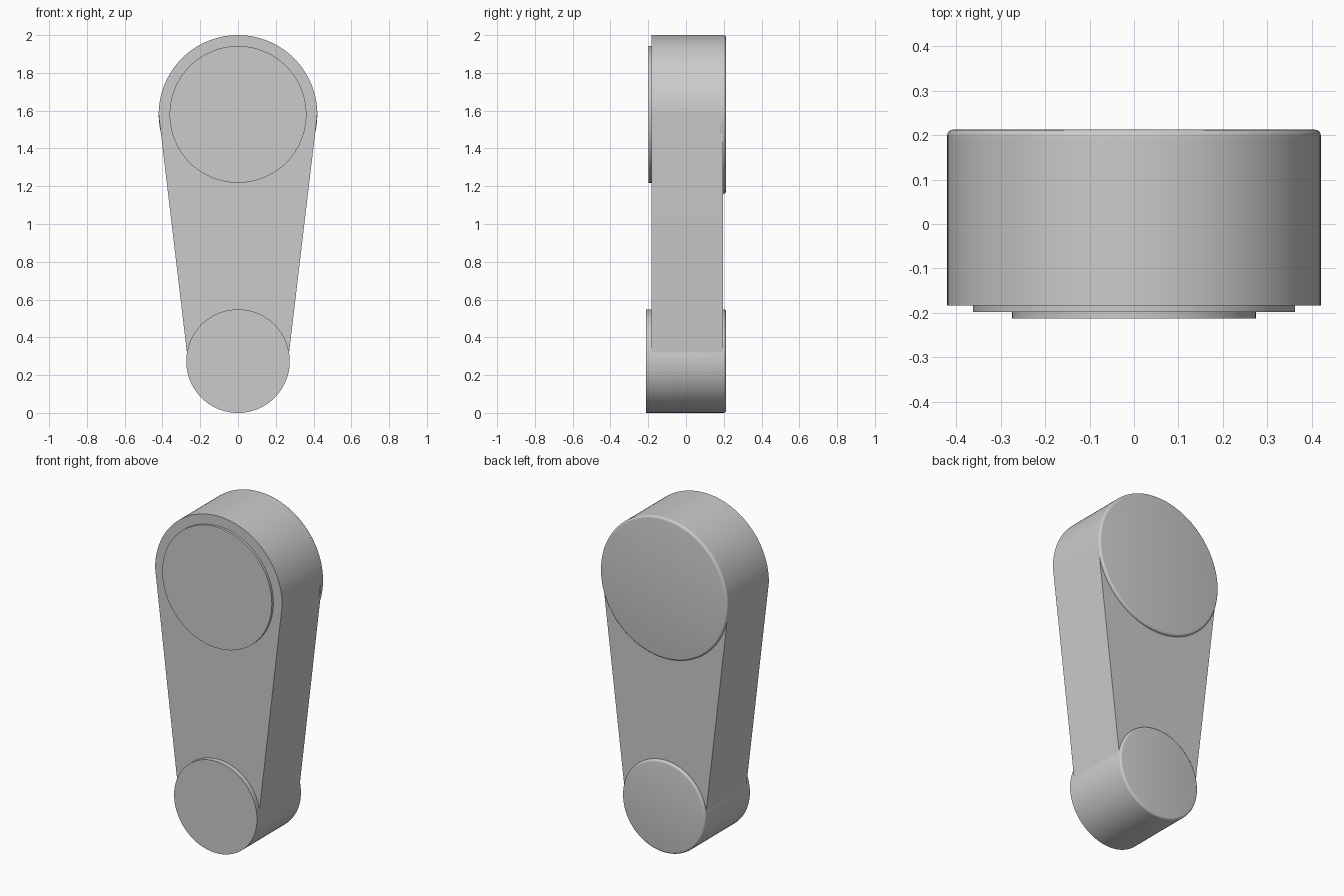
import bpy, bmesh
from math import pi, sin, cos, radians

cube = bpy.data.objects.get("Cube")
if cube:
    bpy.data.objects.remove(cube, do_unlink=True)

grey = bpy.data.materials.new("plain grey")
grey.use_nodes = True
color = (0.6, 0.6, 0.6, 1)
grey.diffuse_color = color
grey.node_tree.nodes["Principled BSDF"].inputs["Base Color"].default_value = color

TOP_Z, TOP_R = 1.58, 0.42
LOW_Z, LOW_R = 0.274, 0.274
SEGMENTS = 128


def arc(radius, z, start, end, steps):
    """Points on an arc in the x-z plane."""
    return [(radius * cos(start + (end - start) * i / steps),
             z + radius * sin(start + (end - start) * i / steps))
            for i in range(steps + 1)]


def extrude_outline(name, outline, front, back, round_back=0):
    """Solid from an x-z outline, with an optional rounded back rim."""
    bm = bmesh.new()
    face = bm.faces.new([bm.verts.new((x, front, z)) for x, z in outline])
    result = bmesh.ops.extrude_face_region(bm, geom=[face])
    moved = [v for v in result["geom"] if isinstance(v, bmesh.types.BMVert)]
    bmesh.ops.translate(bm, verts=moved, vec=(0, back - front, 0))
    if round_back:
        rim = [e for e in bm.edges if all(abs(v.co.y - back) < 1e-5 for v in e.verts)]
        bmesh.ops.bevel(bm, geom=rim, offset=round_back, segments=4,
                        profile=0.5, affect='EDGES')
    bmesh.ops.recalc_face_normals(bm, faces=bm.faces)
    mesh = bpy.data.meshes.new(name)
    bm.to_mesh(mesh)
    bm.free()
    mesh.materials.append(grey)
    obj = bpy.data.objects.new(name, mesh)
    bpy.context.collection.objects.link(obj)
    bpy.ops.object.select_all(action='DESELECT')
    obj.select_set(True)
    bpy.context.view_layer.objects.active = obj
    bpy.ops.object.shade_smooth_by_angle(angle=radians(30))
    return obj


def disc(name, radius, z, front, back, round_back=0):
    outline = arc(radius, z, 0, 2 * pi, SEGMENTS)[:-1]
    return extrude_outline(name, outline, front, back, round_back)


# Tapered arm: wide half circle on top, narrow one inside the lower hub
half = SEGMENTS // 2
arm_outline = arc(TOP_R, TOP_Z, 0, pi, half) + arc(0.265, LOW_Z, pi, 2 * pi, half)
extrude_outline("tapered_arm", arm_outline, -0.183, 0.196)

# Round caps at the wide end
disc("upper_back_cap", TOP_R, TOP_Z, 0.18, 0.212, 0.013)
disc("upper_front_plate", 0.362, TOP_Z, -0.198, -0.17)

# Hub running through the narrow end
disc("lower_hub", LOW_R, LOW_Z, -0.212, 0.212, 0.013)
